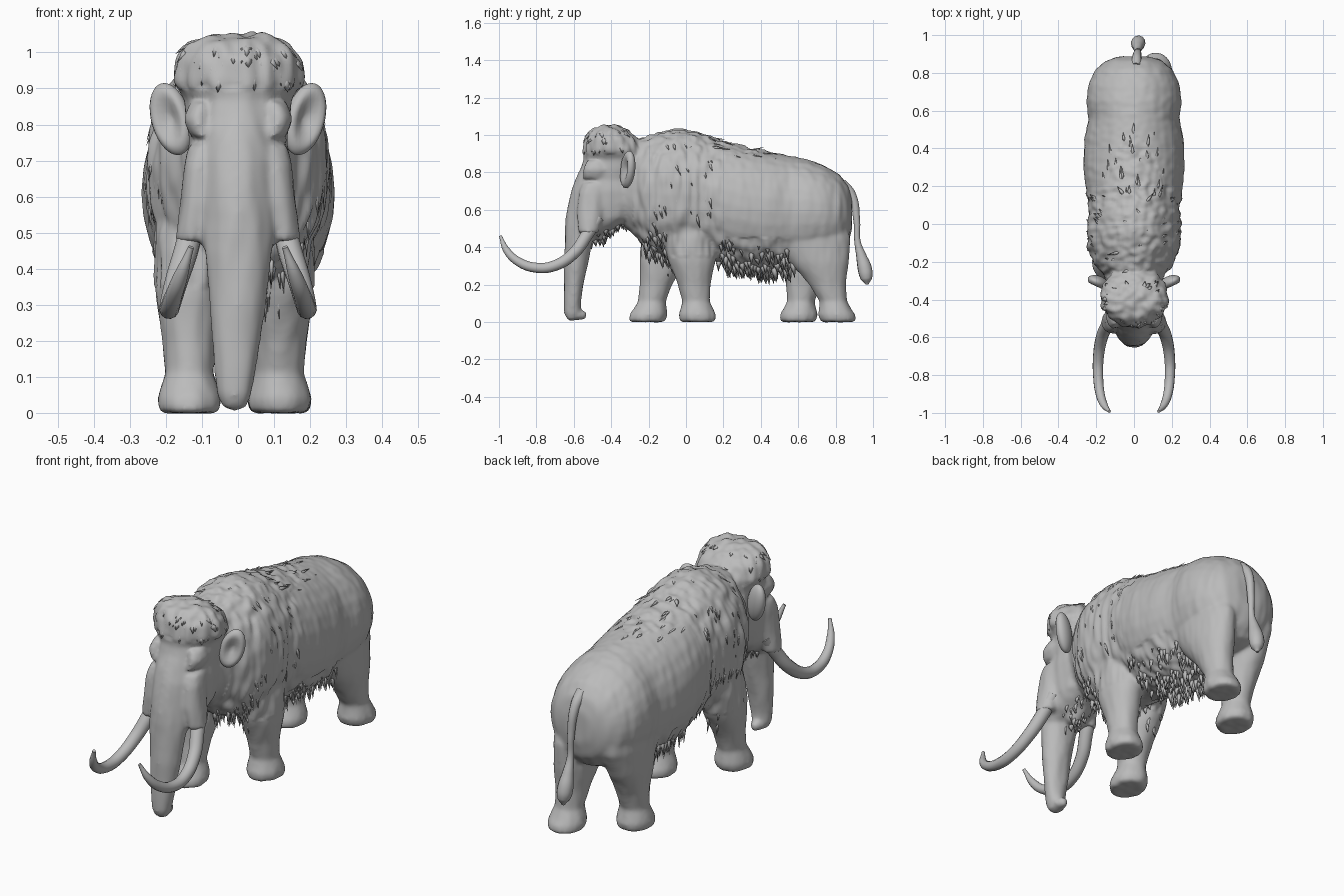
import bpy, bmesh, math, random
from mathutils import Vector, noise
from mathutils.bvhtree import BVHTree

random.seed(4)
uni = random.uniform
if bpy.data.objects.get("Cube"):
    bpy.data.objects.remove(bpy.data.objects["Cube"])

hide = bpy.data.materials.new("grey_hide")
hide.use_nodes = True
hide.diffuse_color = (0.5, 0.5, 0.5, 1)
hide.node_tree.nodes["Principled BSDF"].inputs["Base Color"].default_value = (0.5, 0.5, 0.5, 1)


def add_object(name, data):
    ob = bpy.data.objects.new(name, data)
    bpy.context.collection.objects.link(ob)
    return ob


def finish(name, bm):
    """Turn a bmesh into a smooth object in the hide colour."""
    bmesh.ops.recalc_face_normals(bm, faces=bm.faces)
    me = bpy.data.meshes.new(name)
    for f in bm.faces:
        f.smooth = True
    bm.to_mesh(me)
    bm.free()
    me.materials.append(hide)
    return add_object(name, me)


def loft(bm, axis, sections, n=28):
    """Skin oval sections (position, centre x, half width, low, high) along y or z."""
    rings = []
    for pos, cx, hw, lo, hi in sections:
        ring = []
        for i in range(n):
            a = math.tau * i / n
            x = cx + hw * math.cos(a)
            v = (lo + hi) / 2 + (hi - lo) / 2 * math.sin(a)
            ring.append(bm.verts.new((x, pos, v) if axis == "y" else (x, v, pos)))
        rings.append(ring)
    for r, s in zip(rings, rings[1:]):
        for i in range(n):
            bm.faces.new((r[i], r[(i + 1) % n], s[(i + 1) % n], s[i]))
    bm.faces.new(rings[0])
    bm.faces.new(rings[-1])


def tube(name, points):
    """Tapered round tube through points (x, y, z, radius)."""
    cu = bpy.data.curves.new(name, "CURVE")
    cu.dimensions = "3D"
    cu.bevel_depth = 1
    cu.bevel_resolution = 4
    cu.use_fill_caps = True
    sp = cu.splines.new("BEZIER")
    sp.radius_interpolation = "CARDINAL"
    sp.bezier_points.add(len(points) - 1)
    for bp, (x, y, z, r) in zip(sp.bezier_points, points):
        bp.co = (x, y, z)
        bp.radius = r
        bp.handle_left_type = bp.handle_right_type = "AUTO"
    temp = add_object(name + "_path", cu)
    dg = bpy.context.evaluated_depsgraph_get()
    me = bpy.data.meshes.new_from_object(temp.evaluated_get(dg))
    bpy.data.objects.remove(temp)
    bm = bmesh.new()
    bm.from_mesh(me)
    return finish(name, bm)


# Torso
bm = bmesh.new()
loft(bm, "y", [
    (-.4, 0, .1, .58, .92), (-.26, 0, .165, .45, .97), (-.21, 0, .21, .39, .99),
    (-.12, 0, .245, .35, 1.015), (-.04, 0, .25, .34, 1.03), (.08, 0, .24, .34, 1.01),
    (.18, 0, .252, .32, .97), (.3, 0, .266, .285, .94), (.45, 0, .26, .275, .905),
    (.56, 0, .238, .29, .885), (.65, 0, .25, .31, .867), (.74, 0, .238, .33, .835),
    (.82, 0, .2, .36, .785), (.865, 0, .14, .42, .73), (.885, 0, .07, .5, .66)])

# Head tapering into the trunk
loft(bm, "z", [
    (1.047, 0, .09, -.47, -.36), (1.02, 0, .14, -.51, -.31), (.98, 0, .17, -.54, -.26),
    (.92, 0, .178, -.55, -.22),
    (.87, 0, .146, -.545, -.2), (.82, 0, .143, -.56, -.2), (.76, 0, .132, -.59, -.2),
    (.7, 0, .14, -.61, -.2),
    (.64, 0, .135, -.625, -.2), (.56, 0, .125, -.64, -.26), (.5, 0, .11, -.645, -.38),
    (.45, 0, .09, -.645, -.5), (.3, 0, .075, -.65, -.53), (.2, -.005, .065, -.65, -.55),
    (.1, -.008, .052, -.65, -.565), (.05, -.01, .045, -.65, -.565), (.015, -.01, .03, -.635, -.58)])
# Curled trunk tip and lower jaw
loft(bm, "y", [(-.62, -.01, .03, .01, .06), (-.57, -.01, .032, .012, .062), (-.535, -.01, .015, .02, .055)])
loft(bm, "z", [(.6, 0, .09, -.52, -.3), (.5, 0, .06, -.51, -.38), (.44, 0, .025, -.49, -.43)])
# Cheek sockets for the tusks and low brows over the eyes
for s in (-1, 1):
    loft(bm, "z", [(.74, s * .1, .035, -.55, -.43), (.69, s * .108, .04, -.57, -.43),
                   (.58, s * .112, .045, -.58, -.44), (.48, s * .13, .042, -.57, -.47)])
    loft(bm, "z", [(.86, s * .1, .03, -.53, -.42), (.815, s * .115, .034, -.55, -.4),
                   (.77, s * .1, .03, -.55, -.42)])


def leg(x, y, lean, forward, back):
    """Column leg on a broad foot, leaning along y and swelling into the body."""
    rows = [(.003, .082, .094), (.04, .086, .098), (.07, .078, .085), (.11, .064, .071),
            (.2, .072, .082), (.26, .082, .096), (.32, .09, .112), (.45, .095, .13), (.6, .08, .12)]
    sections = []
    for z, w, d in rows:
        rise = max(0, min(z, .45) - .12)
        mid = y + lean * z
        sections.append((z, x, w, mid - d * (1 + forward * rise), mid + d * (1 + back * rise)))
    loft(bm, "z", sections)


leg(.115, .065, -.1, .5, .4)
leg(-.135, -.21, .25, .2, .4)
leg(.115, .815, -.25, 3.2, 1)
leg(-.135, .6, .13, 1, 1.4)

# Fuse the lofts into one skin, then roughen the shoulders, flanks and crown
raw = finish("raw_body", bm)
mod = raw.modifiers.new("fuse", "REMESH")
mod.mode = "VOXEL"
mod.voxel_size = .01
mod = raw.modifiers.new("soften", "SMOOTH")
mod.factor = .5
mod.iterations = 10
me = bpy.data.meshes.new_from_object(raw.evaluated_get(bpy.context.evaluated_depsgraph_get()))
bpy.data.objects.remove(raw)
bm = bmesh.new()
bm.from_mesh(me)
bm.normal_update()
for v in bm.verts:
    p = v.co
    mantle = p.z > .35 and -.28 < p.y < .2
    flank = .22 < p.z < .45 and .18 < p.y < .55
    q = Vector((p.x * 26, p.y * 30, p.z * 8))
    v.co = p + v.normal * (noise.noise(q) * (.012 if mantle or flank or p.z > .9 else .003) + .003)
bm.normal_update()
tree = BVHTree.FromBMesh(bm)
body = finish("body", bm)

# Fur: flattened pointed locks sunk into the skin
fur = bmesh.new()


def lock(p, d, n, length, width):
    side = d.cross(n).normalized() * width
    lift = n * width * .4
    rings = []
    for t, k in ((0, .7), (.35, 1)):
        c = p + d * length * t
        rings.append([fur.verts.new(c + o * k) for o in (side, lift, -side, -lift)])
    tip = fur.verts.new(p + d * length)
    a, b = rings
    fur.faces.new(a)
    for i in range(4):
        j = (i + 1) % 4
        fur.faces.new((a[i], a[j], b[j], b[i]))
        fur.faces.new((b[i], b[j], tip))


def coat(centre, ray, flow, length, width):
    """Lay one lock where the ray from outside meets the skin."""
    ray.normalize()
    hit, n, _, _ = tree.ray_cast(centre + ray * 1.2, -ray)
    if hit and (hit - centre).length < .42:
        d = (flow - n * flow.dot(n)).normalized()
        lock(hit - n * width * .35, d, n, length, width)


# Shoulder mantle, back ridge and crown
for i in range(120):
    a = uni(-1.9, 1.9)
    coat(Vector((0, uni(-.2, .16), .65)), Vector((math.sin(a), 0, math.cos(a))),
         Vector((uni(-.1, .1), .25, -1)), uni(.05, .08), uni(.007, .011))
for i in range(45):
    a = uni(-.5, .5)
    coat(Vector((0, uni(.1, .5), .6)), Vector((math.sin(a), 0, math.cos(a))),
         Vector((0, 1, -.4)), uni(.05, .08), uni(.007, .01))
for i in range(80):
    a = uni(0, math.tau)
    ray = Vector((math.cos(a), .7 * math.sin(a) - .3, uni(.1, 1)))
    coat(Vector((0, -.39, .91)), ray, Vector((ray.x * .3, ray.y * .3, -1)), uni(.03, .05), uni(.012, .018))


def fringe(count, x_max, y0, y1, floor, low, high):
    """Hanging locks rooted inside the underside, skipping the legs."""
    for i in range(count):
        x, y = uni(-x_max, x_max), uni(y0, y1)
        hit, n, _, _ = tree.ray_cast(Vector((x, y, -.1)), Vector((0, 0, 1)))
        if hit and hit.z > floor:
            d = Vector((uni(-.08, .08), uni(-.05, .25), -1)).normalized()
            lock(hit - n * .015, d, Vector((1, 0, 0)), uni(low, high), uni(.01, .018))


fringe(190, .22, .17, .56, .26, .05, .1)
fringe(110, .21, -.25, .02, .29, .05, .09)
fringe(40, .08, -.5, -.33, .42, .03, .06)
finish("shaggy_fur", fur)

# Ears and tusks, one per side
for s, label in ((1, "left"), (-1, "right")):
    bm = bmesh.new()
    bmesh.ops.create_uvsphere(bm, u_segments=24, v_segments=16, radius=1)
    out, fwd = Vector((.9 * s, .42, 0)), Vector((.42 * s, -.9, 0))
    for v in bm.verts:
        u, t, h = v.co
        dish = .045 * max(0, 1 - 1.3 * math.hypot(u, h)) if t > 0 else 0
        u += .35 * h
        v.co = Vector((s * .186, -.312, .815)) + out * u * .06 + fwd * (t * .036 - dish) + Vector((0, 0, h * .1))
    finish(label + "_ear", bm)
    tube(label + "_tusk", [
        (s * .12, -.47, .56, .032), (s * .14, -.53, .465, .034), (s * .17, -.6, .368, .032),
        (s * .188, -.7, .302, .029), (s * .19, -.8, .29, .027), (s * .179, -.9, .325, .024),
        (s * .157, -.96, .385, .019), (s * .13, -.992, .46, .008)])

# Tail with a tuft
tube("tail", [
    (.01, .83, .74, .03), (.015, .885, .68, .024), (.02, .913, .54, .018), (.02, .917, .43, .017),
    (.02, .938, .35, .028), (.022, .957, .28, .038), (.025, .965, .23, .03), (.025, .968, .2, .008)])
